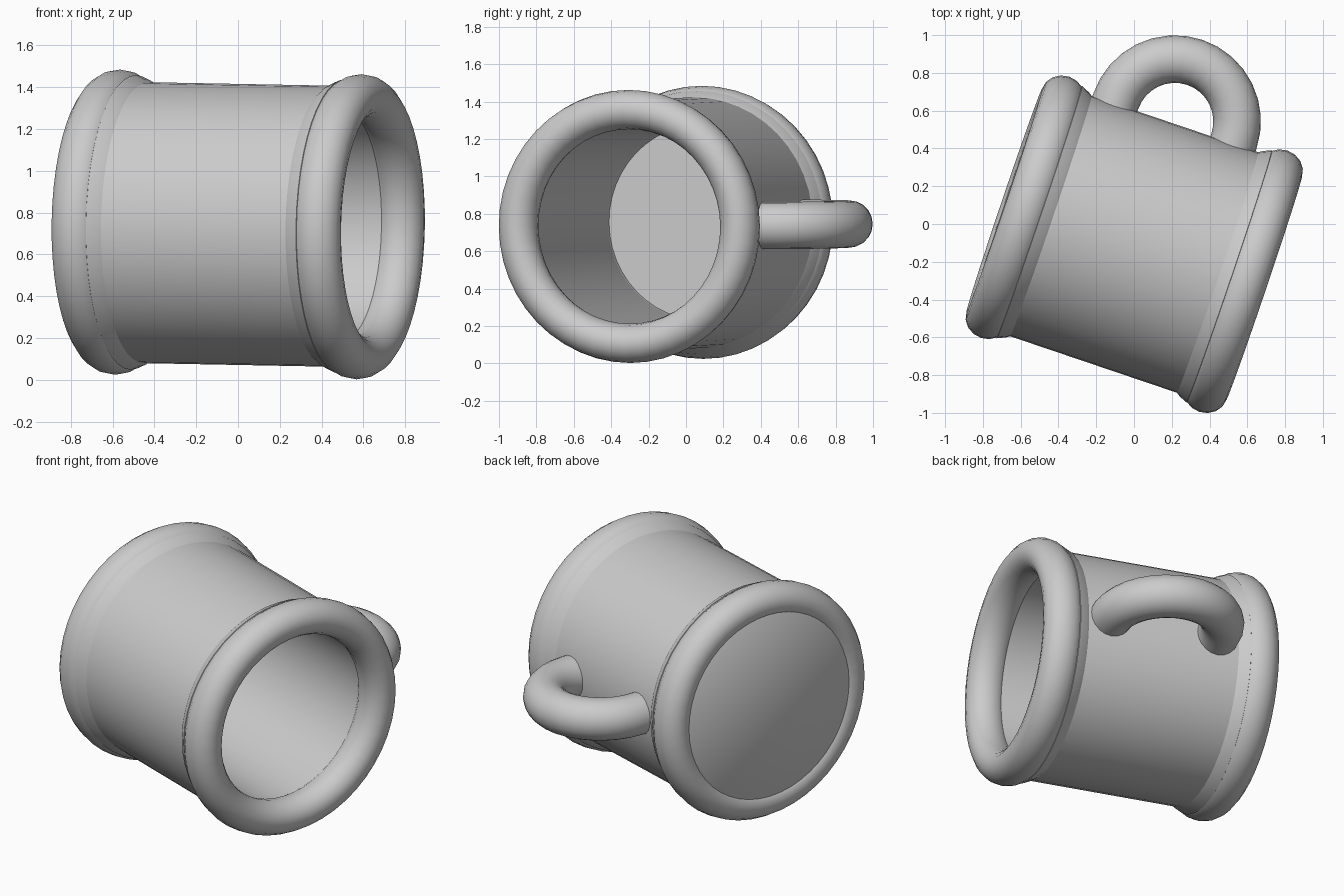
import bpy, bmesh, math
from mathutils import Matrix, Vector

if "Cube" in bpy.data.objects:
    bpy.data.objects.remove(bpy.data.objects["Cube"])

# Mug frame: local z runs from base to rim, local x points to the handle
axis = Vector((0.947, -0.3206, -0.018)).normalized()
side = Vector((0.3206, 0.947, 0.0)).normalized()
third = axis.cross(side).normalized()
side = third.cross(axis)
FRAME = Matrix.Translation((-0.032, -0.096, 0.744)) @ Matrix((side, third, axis)).transposed().to_4x4()

grey = bpy.data.materials.new("grey_clay")
grey.diffuse_color = (0.6, 0.6, 0.6, 1)
grey.use_nodes = True
grey.node_tree.nodes["Principled BSDF"].inputs["Base Color"].default_value = grey.diffuse_color


def finish(name, bm, angle):
    """Turn a bmesh into a smooth, placed object."""
    bmesh.ops.remove_doubles(bm, verts=bm.verts, dist=1e-5)
    bmesh.ops.recalc_face_normals(bm, faces=bm.faces)
    mesh = bpy.data.meshes.new(name)
    bm.to_mesh(mesh)
    bm.free()
    mesh.materials.append(grey)
    obj = bpy.data.objects.new(name, mesh)
    bpy.context.collection.objects.link(obj)
    obj.matrix_world = FRAME
    bpy.ops.object.select_all(action='DESELECT')
    obj.select_set(True)
    bpy.context.view_layer.objects.active = obj
    bpy.ops.object.shade_smooth_by_angle(angle=math.radians(angle))
    return obj


def lathe(name, profile, closed=False, steps=48, angle=40):
    """Spin a (radius, height) profile around the mug axis."""
    bm = bmesh.new()
    verts = [bm.verts.new((r, 0, h)) for r, h in profile]
    pairs = list(zip(verts, verts[1:])) + ([(verts[-1], verts[0])] if closed else [])
    edges = [bm.edges.new(p) for p in pairs]
    bmesh.ops.spin(bm, geom=verts + edges, axis=(0, 0, 1), cent=(0, 0, 0),
                   angle=math.tau, steps=steps, use_duplicate=False)
    return finish(name, bm, angle)


def ring(name, height):
    """Rounded band around the mug."""
    pts = [(0.625 + 0.105 * math.cos(math.tau * i / 16),
            height + 0.116 * math.sin(math.tau * i / 16)) for i in range(16)]
    return lathe(name, pts, closed=True, angle=60)


# Hollow cup: flat bottom, outer wall, inner wall and inner floor
lathe("cup_body", [(0, -0.675), (0.58, -0.675), (0.672, -0.6), (0.672, 0.64),
                   (0.545, 0.64), (0.525, -0.56), (0, -0.56)])

# Thick bands at the rim and the base
ring("rim_band", 0.645)
ring("base_band", -0.575)

# Sloped collars where the bands meet the wall
for name, h, s in (("rim_collar", 0.645, -1), ("base_collar", -0.575, 1)):
    lathe(name, [(0.668, h + s * 0.15), (0.685, h + s * 0.125),
                 (0.705, h + s * 0.08), (0.668, h + s * 0.06)], closed=True, angle=60)

# Handle: round tube swept along a half circle with short straight legs
path = [(0.585, -0.30, 0.0)]
path += [(0.685 + 0.33 * math.sin(t), 0.03 - 0.33 * math.cos(t), t)
         for t in (math.pi * i / 16 for i in range(17))]
path += [(0.585, 0.36, math.pi)]
bm = bmesh.new()
loops = []
for x, z, t in path:
    out_x, out_z = math.sin(t), -math.cos(t)
    loops.append([bm.verts.new((x + 0.126 * math.cos(a) * out_x,
                                0.126 * math.sin(a),
                                z + 0.126 * math.cos(a) * out_z))
                  for a in (math.tau * k / 20 for k in range(20))])
for a, b in zip(loops, loops[1:]):
    for k in range(20):
        n = (k + 1) % 20
        bm.faces.new((a[k], a[n], b[n], b[k]))
bm.faces.new(loops[0])
bm.faces.new(loops[-1])
finish("handle", bm, 50)
